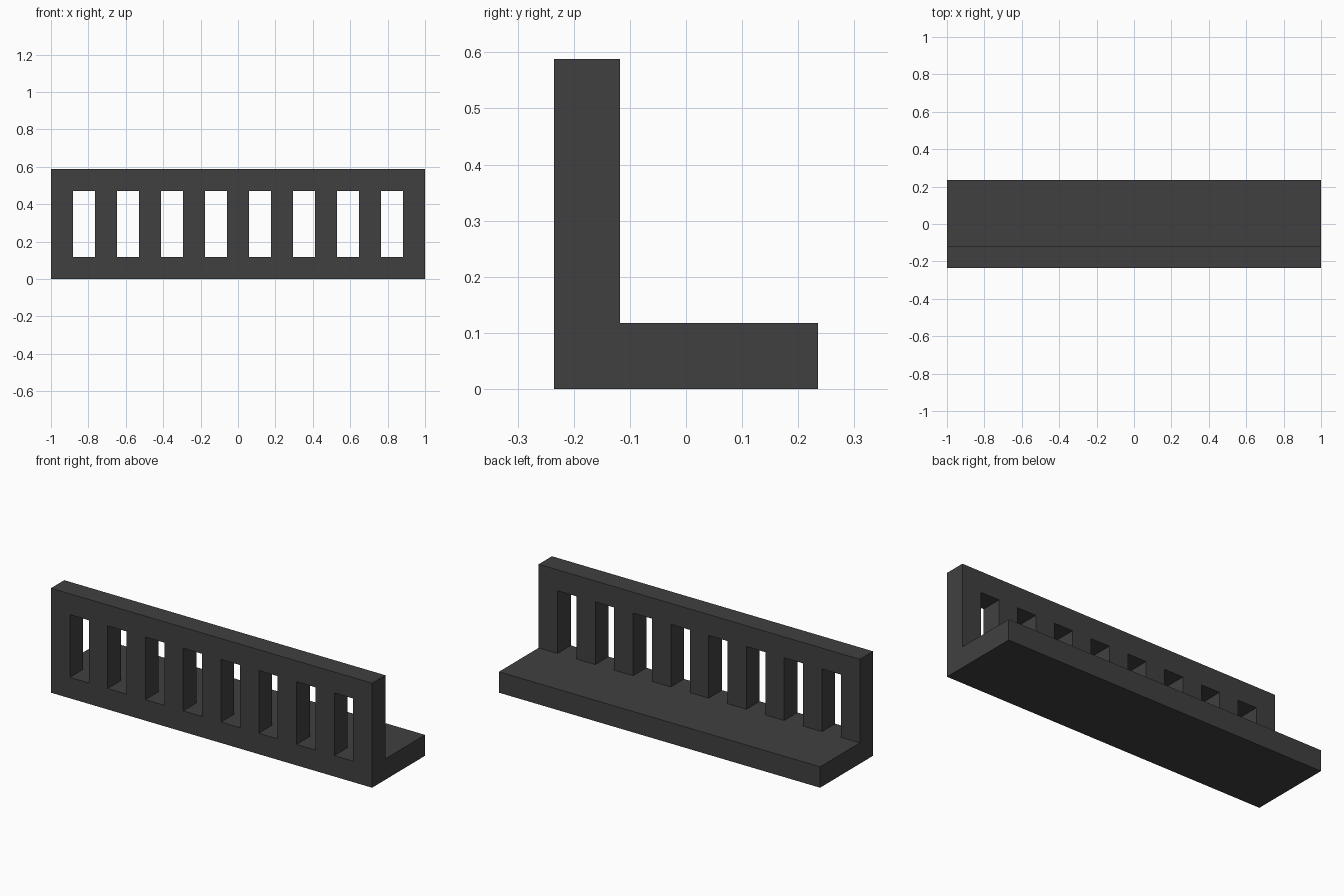
import bpy, bmesh
from mathutils import Vector

if "Cube" in bpy.data.objects:
    bpy.data.objects.remove(bpy.data.objects["Cube"])

SLOTS = 8
U = 2.0 / (2 * SLOTS + 1)          # one bar width; everything is a multiple of it

# Grid lines of the L-shaped rail, in bar widths
XS = list(range(2 * SLOTS + 2))
YS = [0, 1, 4]
ZS = [0, 1, 4, 5]


def solid(i, j, k):
    """True where the rail has material: base slab, plus the wall minus its slots."""
    if not (0 <= i < len(XS) - 1 and 0 <= j < len(YS) - 1 and 0 <= k < len(ZS) - 1):
        return False
    if k == 0:
        return True                 # base slab
    if j > 0:
        return False                # open space above the slab
    return not (k == 1 and i % 2 == 1)   # wall with slots


bm = bmesh.new()
verts = {}


def vert(c):
    if c not in verts:
        i, j, k = c
        verts[c] = bm.verts.new(Vector((XS[i] - XS[-1] / 2, YS[j] - 2, ZS[k])) * U)
    return verts[c]


# Outer skin: one quad wherever solid meets empty
for i in range(len(XS) - 1):
    for j in range(len(YS) - 1):
        for k in range(len(ZS) - 1):
            if not solid(i, j, k):
                continue
            cell = (i, j, k)
            for axis in range(3):
                for side in (0, 1):
                    near = list(cell)
                    near[axis] += 1 if side else -1
                    if solid(*near):
                        continue
                    a, b = (axis + 1) % 3, (axis + 2) % 3
                    ring = []
                    for da, db in ((0, 0), (1, 0), (1, 1), (0, 1)):
                        c = list(cell)
                        c[axis] += side
                        c[a] += da
                        c[b] += db
                        ring.append(vert(tuple(c)))
                    bm.faces.new(ring if side else ring[::-1])

mesh = bpy.data.meshes.new("slotted_rail")
bm.to_mesh(mesh)
bm.free()

# Dark grey finish
grey = bpy.data.materials.new("dark_grey")
grey.diffuse_color = (0.051, 0.051, 0.051, 1)
grey.use_nodes = True
grey.node_tree.nodes["Principled BSDF"].inputs["Base Color"].default_value = grey.diffuse_color
mesh.materials.append(grey)

rail = bpy.data.objects.new("slotted_rail", mesh)
bpy.context.collection.objects.link(rail)
